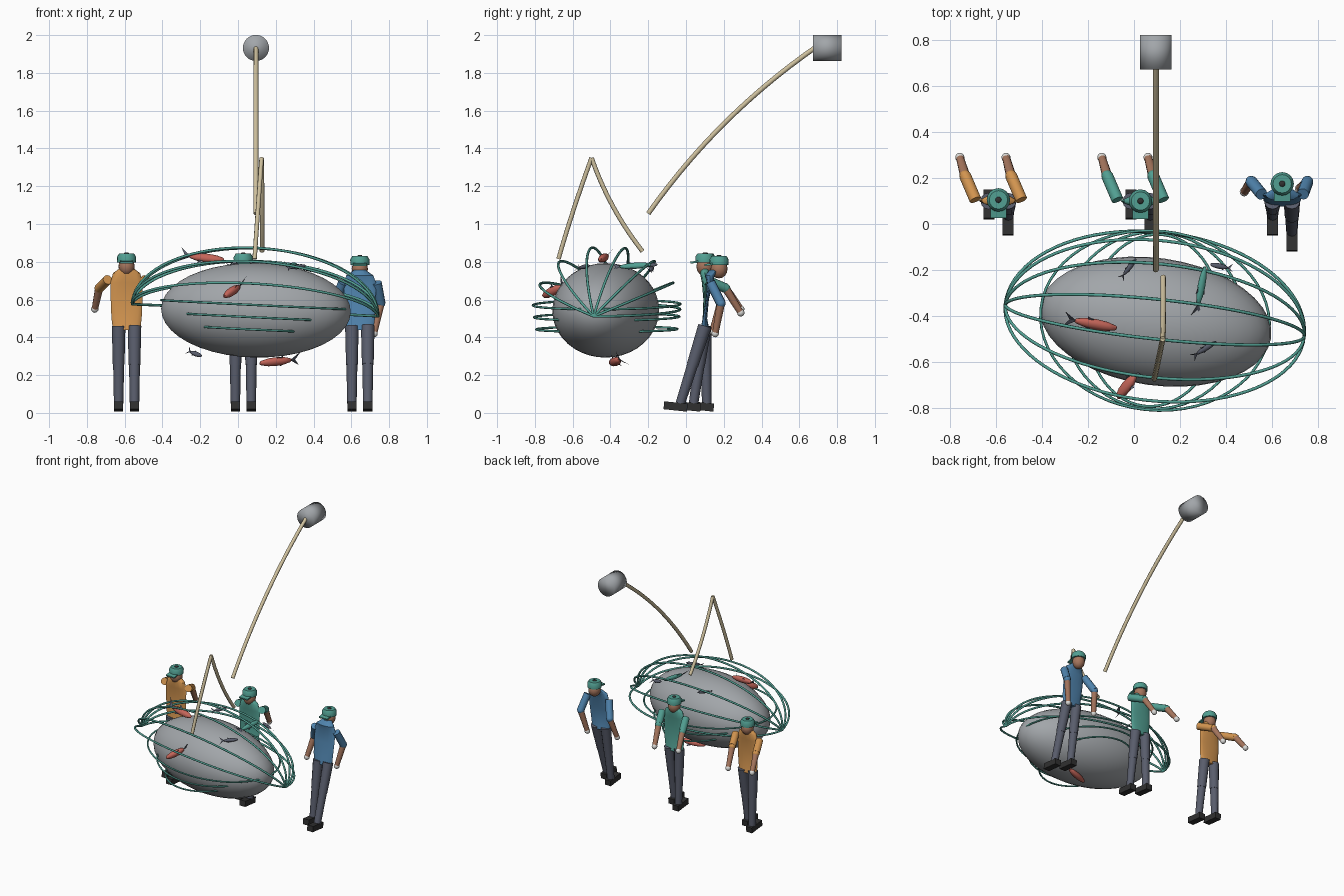
import bpy, bmesh, math
from mathutils import Vector, Matrix, Euler

if "Cube" in bpy.data.objects:
    bpy.data.objects.remove(bpy.data.objects["Cube"])


def material(name, rgb):
    m = bpy.data.materials.new(name)
    m.diffuse_color = (*rgb, 1)
    m.use_nodes = True
    m.node_tree.nodes["Principled BSDF"].inputs["Base Color"].default_value = m.diffuse_color
    return m


GREY = material("stone_grey", (0.36, 0.38, 0.40))
TEAL = material("teal", (0.085, 0.35, 0.29))
ORANGE = material("orange_cloth", (0.65, 0.30, 0.08))
BLUE = material("blue_cloth", (0.08, 0.23, 0.42))
SLATE = material("slate_trousers", (0.10, 0.11, 0.15))
DARK = material("dark_boot", (0.03, 0.03, 0.03))
SKIN = material("skin", (0.38, 0.18, 0.11))
WOOD = material("pale_wood", (0.62, 0.53, 0.34))
WHITE = material("white_glove", (0.70, 0.70, 0.68))
RED = material("red_fish", (0.55, 0.13, 0.10))


def finish(bm, name, mat, smooth=40):
    bmesh.ops.recalc_face_normals(bm, faces=bm.faces[:])
    me = bpy.data.meshes.new(name)
    bm.to_mesh(me)
    bm.free()
    me.materials.append(mat)
    ob = bpy.data.objects.new(name, me)
    bpy.context.collection.objects.link(ob)
    if smooth:
        bpy.ops.object.select_all(action='DESELECT')
        bpy.context.view_layer.objects.active = ob
        ob.select_set(True)
        bpy.ops.object.shade_smooth_by_angle(angle=math.radians(smooth))
    return ob


def ball(name, centre, radii, mat, rot=(0, 0, 0), seg=16):
    bm = bmesh.new()
    m = Matrix.LocRotScale(Vector(centre), Euler(rot), Vector(radii))
    bmesh.ops.create_uvsphere(bm, u_segments=seg, v_segments=seg // 2, radius=1, matrix=m)
    return finish(bm, name, mat)


def rod(name, a, b, r1, r2, mat, seg=12, smooth=40):
    a, b = Vector(a), Vector(b)
    bm = bmesh.new()
    m = Matrix.Translation((a + b) / 2) @ (b - a).to_track_quat('Z', 'Y').to_matrix().to_4x4()
    bmesh.ops.create_cone(bm, cap_ends=True, segments=seg, radius1=r1, radius2=r2,
                          depth=(b - a).length, matrix=m)
    return finish(bm, name, mat, smooth)


def box(name, centre, size, mat, rot=(0, 0, 0)):
    bm = bmesh.new()
    bmesh.ops.create_cube(bm, size=1, matrix=Matrix.LocRotScale(Vector(centre), Euler(rot), Vector(size)))
    return finish(bm, name, mat, 0)


def loft(name, rings, mat, seg=16):
    """Stack of elliptical rings (x, y, z, rx, ry)."""
    bm = bmesh.new()
    loops = [[bm.verts.new((x + rx * math.cos(2 * math.pi * i / seg),
                            y + ry * math.sin(2 * math.pi * i / seg), z))
              for i in range(seg)] for x, y, z, rx, ry in rings]
    for p, q in zip(loops, loops[1:]):
        for i in range(seg):
            j = (i + 1) % seg
            bm.faces.new((p[i], p[j], q[j], q[i]))
    bm.faces.new(loops[0])
    bm.faces.new(loops[-1])
    return finish(bm, name, mat)


def tube(name, points, radius, mat, closed=False):
    cu = bpy.data.curves.new(name, 'CURVE')
    cu.dimensions = '3D'
    cu.bevel_depth = radius
    cu.bevel_resolution = 2
    cu.use_fill_caps = True
    sp = cu.splines.new('POLY')
    sp.points.add(len(points) - 1)
    for p, co in zip(sp.points, points):
        p.co = (*co, 1)
    sp.use_cyclic_u = closed
    sp.use_smooth = True
    cu.materials.append(mat)
    bpy.context.collection.objects.link(bpy.data.objects.new(name, cu))


def bow(a, mid, b, n=14):
    """Quadratic arc passing through mid."""
    a, mid, b = Vector(a), Vector(mid), Vector(b)
    c = 2 * mid - (a + b) / 2
    return [a * (1 - t) ** 2 + c * 2 * t * (1 - t) + b * t * t for t in (i / n for i in range(n + 1))]


# Large rounded bag
ball("bag", (0.095, -0.425, 0.543), (0.507, 0.277, 0.25), GREY,
     (0, math.radians(1), math.radians(-8)), 40)

# Net ribs meeting at both ends, then lower hoops
NET = Matrix.Translation((0.09, -0.42, 0.543)) @ Euler((0, math.radians(2.8), math.radians(-6))).to_matrix().to_4x4()
for i, deg in enumerate((0, 25, 50, 76, 102, 130, 155)):
    f = math.radians(deg)
    pts = []
    for k in range(41):
        t = math.pi * k / 40
        pts.append(NET @ Vector((-0.655 * math.cos(t), 0.385 * math.sin(t) * math.cos(f),
                                 0.338 * math.sin(t) * math.sin(f))))
    tube(f"net_rib_{i}", pts, 0.007, TEAL)
for i, (z, a, b) in enumerate(((0.03, 0.50, 0.39), (-0.035, 0.39, 0.385), (-0.10, 0.29, 0.375))):
    pts = [NET @ Vector((a * math.cos(t), b * math.sin(t), z))
           for t in (2 * math.pi * k / 56 for k in range(56))]
    tube(f"net_hoop_{i}", pts, 0.006, TEAL, True)

# Boom with counterweight, and the two-legged spar
tube("boom", bow((0.095, -0.20, 1.055), (0.095, 0.21, 1.54), (0.095, 0.70, 1.945)), 0.013, WOOD)
rod("counterweight", (0.095, 0.672, 1.932), (0.095, 0.822, 1.932), 0.069, 0.069, GREY, 32, 180)
tube("spar_front", bow((0.088, -0.675, 0.815), (0.105, -0.597, 1.07), (0.125, -0.50, 1.35)), 0.012, WOOD)
tube("spar_back", bow((0.125, -0.50, 1.35), (0.128, -0.385, 1.09), (0.127, -0.23, 0.855)), 0.012, WOOD)


def fish(name, tail, nose, mat, size):
    """Spindle body with dark forked tail and fins from tail to nose."""
    tail, nose = Vector(tail), Vector(nose)
    m = Matrix.Translation((tail + nose) / 2) @ (nose - tail).to_track_quat('X', 'Z').to_matrix().to_4x4()
    m = m @ Matrix.Rotation(math.radians(45), 4, 'X')
    L = (nose - tail).length / 2
    bm = bmesh.new()
    bmesh.ops.create_uvsphere(bm, u_segments=10, v_segments=8, radius=1,
                              matrix=m @ Matrix.Translation((L * 0.2, 0, 0)) @ Matrix.Diagonal((L * 0.8, size, size * 0.85, 1)))
    finish(bm, name + "_body", mat)
    bm = bmesh.new()
    for s in (1, -1):
        for tri in (((-0.5, 0, 0), (-1, s * 2.1, 0.3), (-0.75, 0, 0)),
                    ((0.2, s * 0.8, 0), (-0.15, s * 1.6, 0), (-0.1, s * 0.7, 0))):
            bm.faces.new([bm.verts.new(m @ Vector((x * L, y * size, z * size))) for x, y, z in tri])
    bmesh.ops.solidify(bm, geom=bm.faces[:], thickness=0.004)
    finish(bm, name + "_fins", SLATE, 0)


# Fish caught around the bag
fish("top_red_fish", (-0.31, -0.41, 0.835), (-0.07, -0.455, 0.81), RED, 0.025)
fish("side_red_fish", (0.03, -0.63, 0.685), (-0.075, -0.76, 0.615), RED, 0.026)
fish("lower_red_fish", (0.33, -0.34, 0.285), (0.11, -0.40, 0.262), RED, 0.025)
fish("teal_fish", (0.27, -0.40, 0.77), (0.31, -0.18, 0.785), TEAL, 0.018)
fish("grey_fish_a", (-0.06, -0.24, 0.78), (0.01, -0.15, 0.785), SLATE, 0.012)
fish("grey_fish_b", (0.25, -0.58, 0.765), (0.36, -0.51, 0.78), SLATE, 0.013)
fish("grey_fish_c", (0.43, -0.195, 0.75), (0.33, -0.175, 0.77), SLATE, 0.013)
fish("grey_fish_d", (-0.27, -0.35, 0.33), (-0.19, -0.37, 0.30), SLATE, 0.014)


def worker(tag, x, shirt, head_y, feet, arms, drop=0.0):
    h = head_y
    sy = 0.1 + (h - 0.1) * 0.35
    # Flat torso widening into the shoulders
    loft(tag + "_torso", [(x, 0.1, 0.44, 0.072, 0.024), (x, 0.1, 0.50, 0.08, 0.012),
                          (x, (0.1 + sy) / 2, 0.60, 0.084, 0.008), (x, sy, 0.69, 0.085, 0.016),
                          (x, sy, 0.74 - drop, 0.072, 0.026), (x, (sy + h) / 2, 0.77 - drop, 0.03, 0.026)], shirt)
    # Head and peaked cap
    ball(tag + "_head", (x, h, 0.775 - drop), (0.043, 0.045, 0.05), SKIN)
    loft(tag + "_cap", [(x, h, 0.797 - drop, 0.05, 0.05), (x, h, 0.825 - drop, 0.051, 0.051),
                        (x, h, 0.843 - drop, 0.04, 0.04)], TEAL)
    ball(tag + "_cap_button", (x, h, 0.844 - drop), (0.013, 0.013, 0.006), DARK)
    box(tag + "_cap_peak", (x, h - 0.045, 0.80 - drop), (0.07, 0.065, 0.01), TEAL, (math.radians(8), 0, 0))
    # Legs and boots
    for side, fy in zip((-1, 1), feet):
        lx = x + side * 0.042
        hip, ankle = Vector((lx, 0.1, 0.46)), Vector((lx, fy, 0.05))
        knee = hip.lerp(ankle, 0.5)
        rod(f"{tag}_thigh_{side}", hip, knee, 0.036, 0.031, SLATE)
        rod(f"{tag}_shin_{side}", knee, ankle, 0.029, 0.025, SLATE)
        box(f"{tag}_boot_{side}", (lx, fy - 0.025, 0.034), (0.048, 0.125, 0.042), DARK, (math.radians(-6), 0, 0))
    # Arms with gloves
    for i, (s, e, w) in enumerate(arms):
        s, e, w = (Vector(p) + Vector((x, 0, 0)) for p in (s, e, w))
        rod(f"{tag}_sleeve_{i}", s, e, 0.026, 0.026, shirt)
        ball(f"{tag}_sleeve_end_{i}", e, (0.025,) * 3, shirt, seg=12)
        rod(f"{tag}_forearm_{i}", e, w, 0.022, 0.017, SKIN)
        ball(f"{tag}_glove_{i}", w, (0.02,) * 3, WHITE, seg=12)


REACH = [((-0.10, 0.105, 0.705), (-0.145, 0.21, 0.66), (-0.168, 0.29, 0.55)),
         ((0.10, 0.105, 0.705), (0.055, 0.21, 0.66), (0.033, 0.29, 0.53))]
HANG = [((-0.09, 0.13, 0.69), (-0.135, 0.185, 0.58), (-0.165, 0.14, 0.43)),
        ((0.09, 0.13, 0.69), (0.11, 0.185, 0.58), (0.075, 0.155, 0.42))]
worker("orange_worker", -0.59, ORANGE, 0.105, (0.11, 0.04), REACH)
worker("green_worker", 0.028, TEAL, 0.10, (0.11, 0.04), REACH)
worker("blue_worker", 0.645, BLUE, 0.175, (0.04, -0.03), HANG, 0.013)
